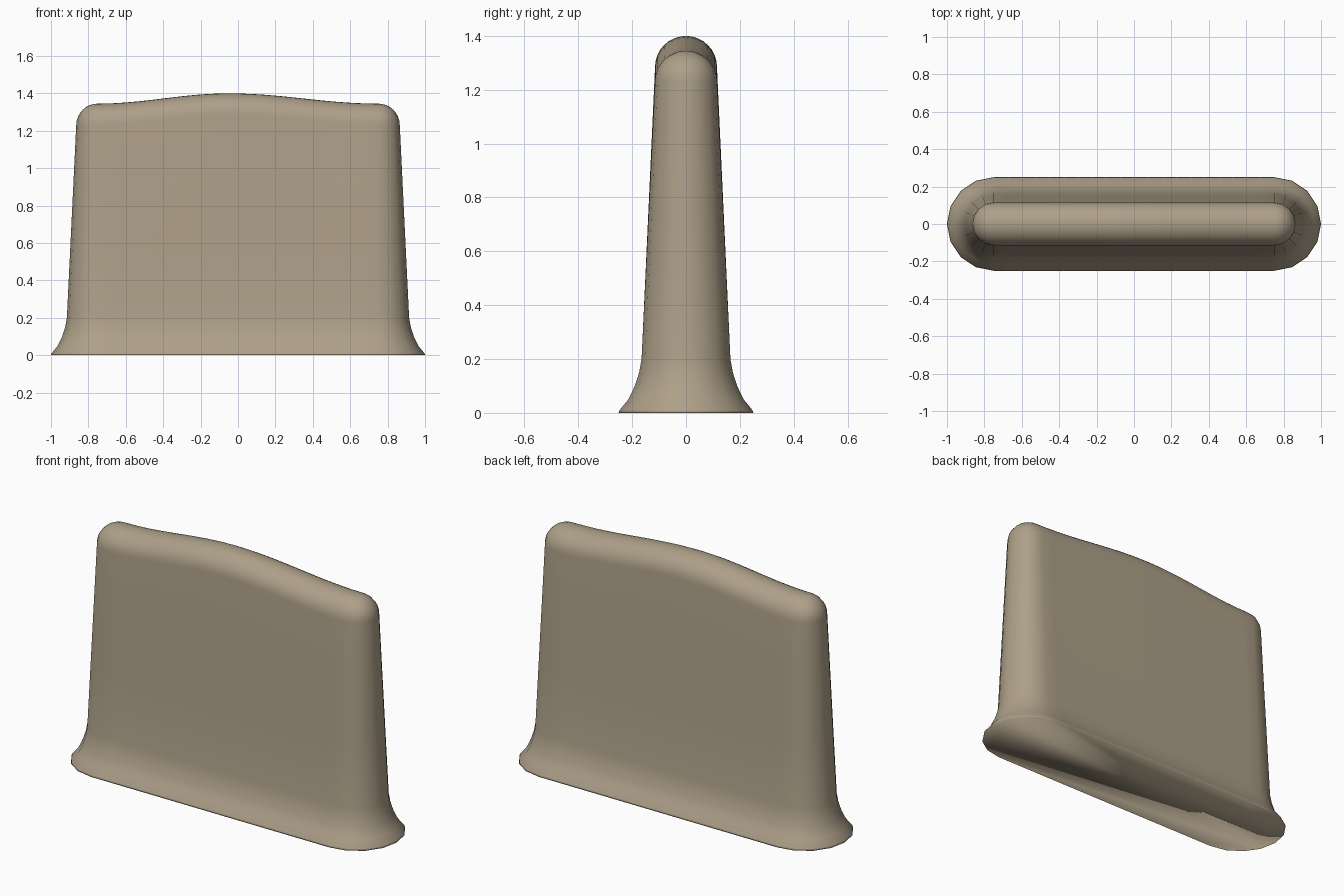
import bpy, bmesh, math

if "Cube" in bpy.data.objects:
    bpy.data.objects.remove(bpy.data.objects["Cube"])

HALF = 0.75      # half length of the straight part of the cross-section
ARC = 8          # sides on each rounded end
SPAN = 20        # divisions along each straight side

# wall profile: height, radius of the rounded ends
profile = [(0, .25), (.01, .247), (.05, .214), (.1, .19), (.15, .174), (.2, .165),
           (.55, .148), (.9, .131), (1.23, .115)]
for i in range(1, 9):
    a = math.pi / 2 * i / 8
    profile.append((1.23 + .115 * math.sin(a), .115 * math.cos(a)))


def stadium(r):
    """Rounded slot outline, counter-clockwise."""
    pts = []
    for s in (1, -1):
        for i in range(ARC + 1):
            a = -math.pi / 2 + math.pi * i / ARC
            pts.append((s * (HALF + r * math.cos(a)), s * r * math.sin(a)))
        for i in range(1, SPAN):
            pts.append((s * (HALF - 2 * HALF * i / SPAN), s * r))
    return pts


def crown(x, z):
    """Gentle hump along the top edge."""
    peak = -.05
    t = (x - peak) / (HALF - peak if x > peak else HALF + peak)
    if abs(t) >= 1:
        return 0
    return .055 * .5 * (1 + math.cos(math.pi * t)) * min(1, max(0, (z - .2) / 1.03))


bm = bmesh.new()
rings = [[bm.verts.new((x, y, z + crown(x, z))) for x, y in stadium(r)]
         for z, r in profile]
n = len(rings[0])
for lo, hi in zip(rings, rings[1:]):
    for i in range(n):
        j = (i + 1) % n
        bm.faces.new((lo[i], lo[j], hi[j], hi[i]))
# flat base, and close the ridge
bm.faces.new(list(reversed(rings[0])))
bmesh.ops.remove_doubles(bm, verts=bm.verts[:], dist=1e-4)
bmesh.ops.recalc_face_normals(bm, faces=bm.faces[:])
for f in bm.faces:
    f.smooth = True

mesh = bpy.data.meshes.new("upright_slab")
bm.to_mesh(mesh)
bm.free()
slab = bpy.data.objects.new("upright_slab", mesh)
bpy.context.collection.objects.link(slab)

# stone-brown colour
mat = bpy.data.materials.new("warm_stone")
mat.diffuse_color = (.42, .35, .25, 1)
mat.use_nodes = True
mat.node_tree.nodes["Principled BSDF"].inputs["Base Color"].default_value = mat.diffuse_color
mesh.materials.append(mat)
